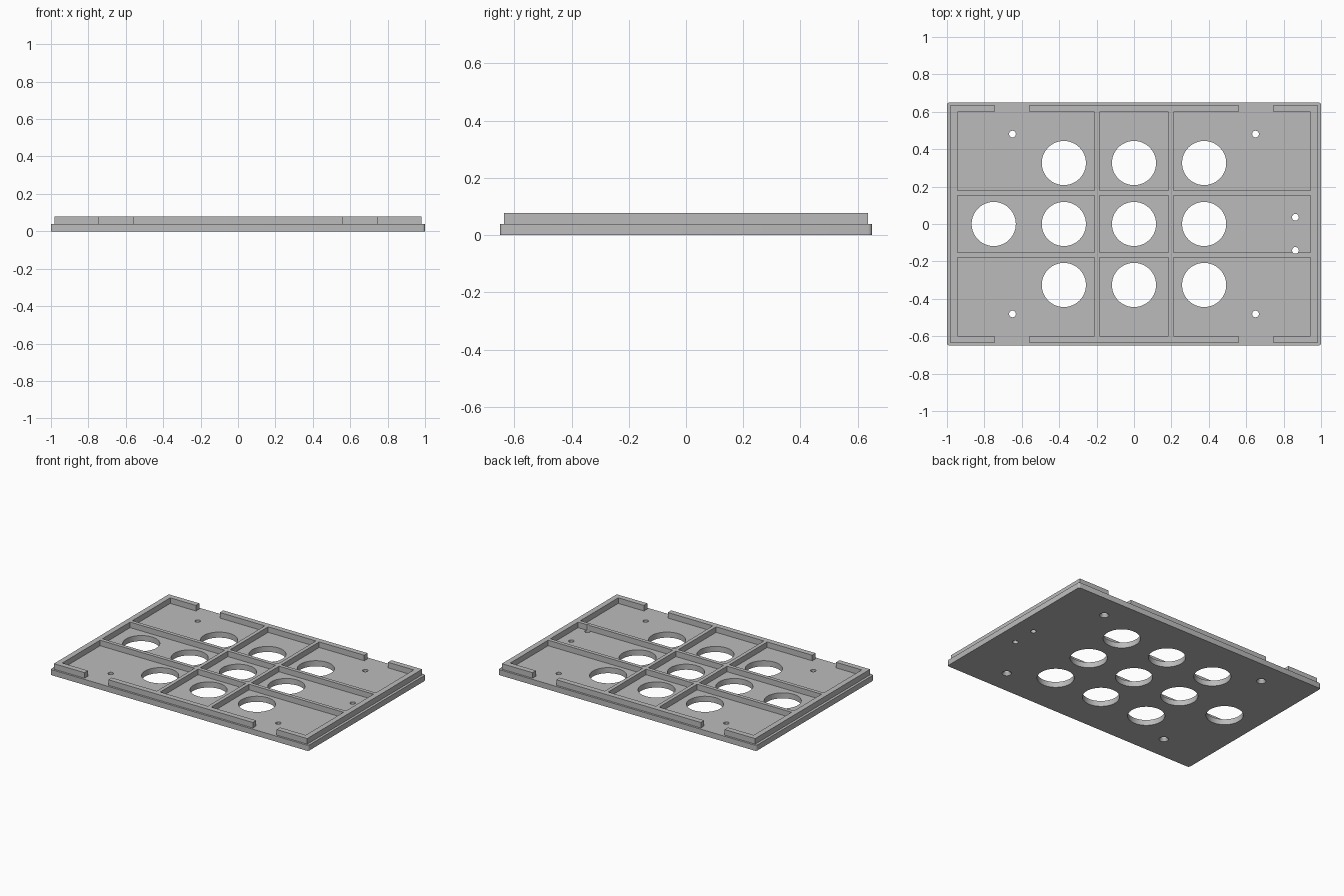
import bpy, bmesh, math

if "Cube" in bpy.data.objects:
    bpy.data.objects.remove(bpy.data.objects["Cube"])

W, D = 1.0, 0.65            # half size of the base plate
LEDGE, TOP = 0.039, 0.078   # base thickness, height of lip and ribs
LX, LY = 0.982, 0.636       # outer faces of the lip
PX, PY = 0.944, 0.598       # inner faces of the lip
SINK = 0.012                # how far the raised parts reach into the base

grey = bpy.data.materials.new("plain_grey")
grey.diffuse_color = (0.5, 0.5, 0.5, 1)
grey.use_nodes = True
grey.node_tree.nodes["Principled BSDF"].inputs["Base Color"].default_value = grey.diffuse_color


def prism(name, pts, z0, z1):
    """Extrude a counter-clockwise outline from z0 to z1."""
    bm = bmesh.new()
    face = bm.faces.new([bm.verts.new((x, y, z0)) for x, y in pts])
    ext = bmesh.ops.extrude_face_region(bm, geom=[face], use_keep_orig=True)
    verts = [v for v in ext["geom"] if isinstance(v, bmesh.types.BMVert)]
    bmesh.ops.translate(bm, verts=verts, vec=(0, 0, z1 - z0))
    bmesh.ops.recalc_face_normals(bm, faces=bm.faces)
    return to_object(name, bm)


def to_object(name, bm):
    mesh = bpy.data.meshes.new(name)
    bm.to_mesh(mesh)
    bm.free()
    mesh.materials.append(grey)
    obj = bpy.data.objects.new(name, mesh)
    bpy.context.collection.objects.link(obj)
    return obj


def box(name, x0, x1, y0, y1, z0, z1):
    return prism(name, [(x0, y0), (x1, y0), (x1, y1), (x0, y1)], z0, z1)


def hole(x, y, r0, r1, z0, z1, sides):
    """Round cutter, tapered when the radii differ."""
    bm = bmesh.new()
    bmesh.ops.create_cone(bm, cap_ends=True, segments=sides,
                          radius1=r0, radius2=r1, depth=z1 - z0)
    bmesh.ops.translate(bm, verts=bm.verts, vec=(x, y, (z0 + z1) / 2))
    return to_object("hole_cutter", bm)


def combine(target, part, operation):
    mod = target.modifiers.new(operation, 'BOOLEAN')
    mod.operation, mod.solver, mod.object = operation, 'EXACT', part
    bpy.context.view_layer.update()
    bpy.context.view_layer.objects.active = target
    bpy.ops.object.modifier_apply(modifier=mod.name)
    bpy.data.objects.remove(part, do_unlink=True)


# Base plate with slightly rounded corners
R = 0.014
outline = []
for i, (sx, sy) in enumerate([(1, 1), (-1, 1), (-1, -1), (1, -1)]):
    for k in range(5):
        a = math.radians(90 * i + 22.5 * k)
        outline.append((sx * (W - R) + R * math.cos(a),
                        sy * (D - R) + R * math.sin(a)))
tray = prism("panel_tray", outline, 0, LEDGE)

raised = []
z0 = LEDGE - SINK
# C-shaped end lips
c_lip = [(0.745, -LY), (LX, -LY), (LX, LY), (0.745, LY),
         (0.745, PY), (PX, PY), (PX, -PY), (0.745, -PY)]
raised.append(prism("right_lip", c_lip, z0, TOP))
raised.append(prism("left_lip", [(-x, y) for x, y in reversed(c_lip)], z0, TOP))
# Straight lips along front and back
raised.append(box("front_lip", -0.56, 0.56, -LY, -PY, z0, TOP))
raised.append(box("back_lip", -0.56, 0.56, PY, LY, z0, TOP))
# Crossing ribs
for s in (-1, 1):
    raised.append(box("long_rib", -PX - 0.01, PX + 0.01,
                      s * 0.166 - 0.013, s * 0.166 + 0.013, z0, TOP))
    raised.append(box("short_rib", s * 0.198 - 0.013, s * 0.198 + 0.013,
                      -PY - 0.01, PY + 0.01, z0, TOP))
for part in raised:
    combine(tray, part, 'UNION')

# Large round openings
openings = [(x, y) for x in (-0.375, 0, 0.375) for y in (-0.326, 0, 0.326)]
for x, y in openings + [(-0.75, 0)]:
    combine(tray, hole(x, y, 0.118, 0.118, -0.1, 0.2, 64), 'DIFFERENCE')

# Screw holes, countersunk underneath
for x in (-0.65, 0.65):
    for y in (-0.481, 0.481):
        combine(tray, hole(x, y, 0.018, 0.018, -0.1, 0.2, 24), 'DIFFERENCE')
        combine(tray, hole(x, y, 0.042, 0.018, -0.02, 0.02, 24), 'DIFFERENCE')

# Pair of cable holes, one grazing a rib
for y in (0.036, -0.141):
    combine(tray, hole(0.863, y, 0.018, 0.018, -0.1, 0.2, 24), 'DIFFERENCE')

# Smooth hole walls, crisp edges
bpy.context.view_layer.update()
tray.select_set(True)
bpy.context.view_layer.objects.active = tray
bpy.ops.object.shade_smooth_by_angle(angle=math.radians(30))
